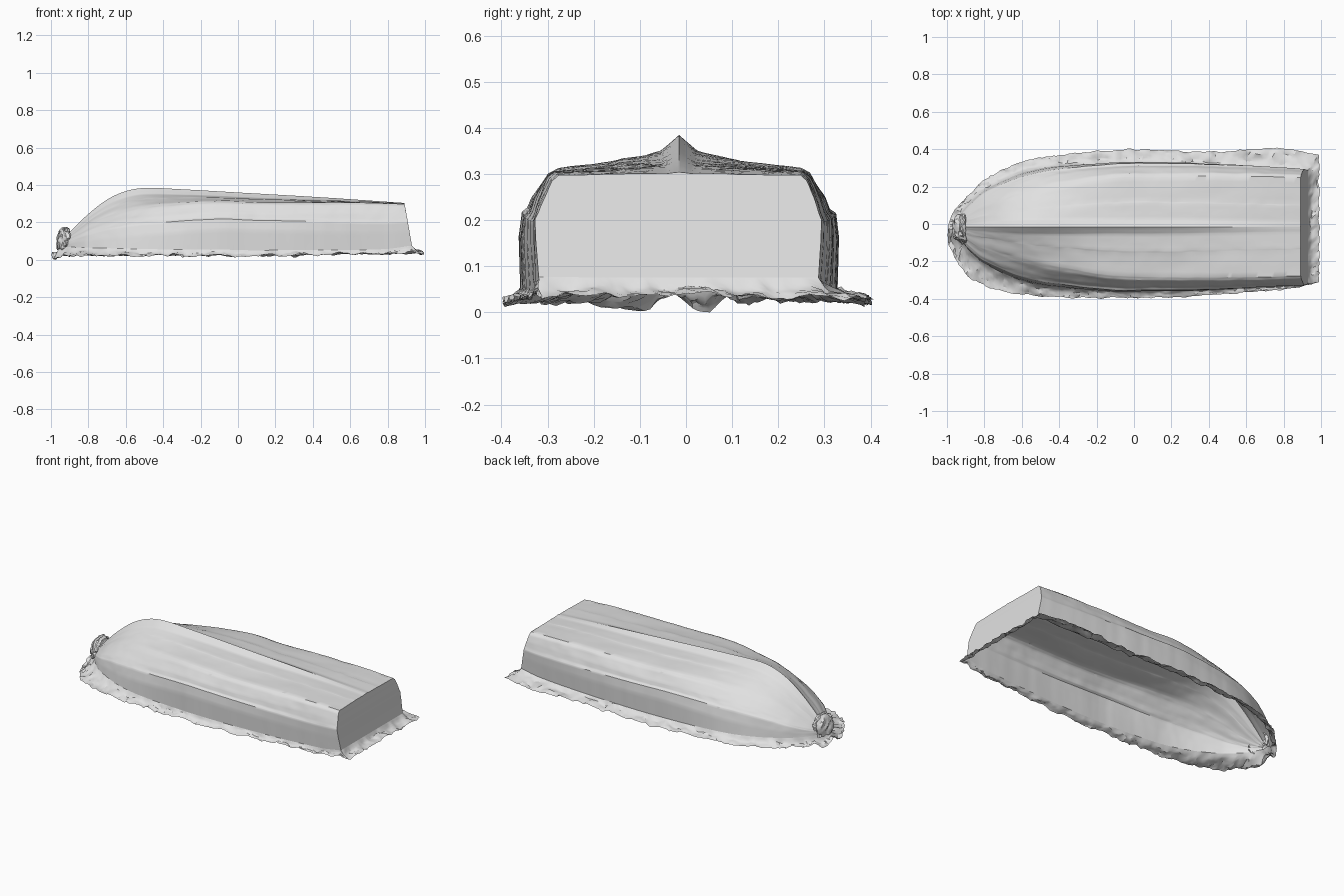
import bpy, bmesh, math
from mathutils import Vector, noise

if "Cube" in bpy.data.objects:
    bpy.data.objects.remove(bpy.data.objects["Cube"])

CY = -0.015      # keel line in y
N, M = 120, 5    # stations along the hull, points per profile segment


def interp(table, x):
    """Smooth curve through a short (x, value) table."""
    if x <= table[0][0]:
        return table[0][1]
    for i in range(len(table) - 1):
        (x0, y0), (x1, y1) = table[i], table[i + 1]
        if x <= x1:
            def slope(j):
                a, b = table[max(j - 1, 0)], table[min(j + 1, len(table) - 1)]
                return (b[1] - a[1]) / (b[0] - a[0])
            h, t = x1 - x0, (x - x0) / (x1 - x0)
            return ((2*t**3 - 3*t*t + 1) * y0 + (t**3 - 2*t*t + t) * h * slope(i)
                    + (3*t*t - 2*t**3) * y1 + (t**3 - t*t) * h * slope(i + 1))
    return table[-1][1]


def rough(x, y, seed, scale=14):
    return noise.fractal(Vector((x * scale, y * scale, seed)), 0.8, 2.0, 4)


# Keel height, gunwale half width and height, and the edges of the ragged rim
KEEL = [(-.95, .09), (-.92, .125), (-.88, .168), (-.8, .245), (-.7, .322), (-.6, .367),
        (-.5, .384), (-.3, .377), (0, .36), (.4, .337), (.93, .304)]
WIDTH = [(-.95, .02), (-.92, .075), (-.88, .125), (-.8, .195), (-.6, .287), (-.4, .325),
         (0, .343), (.4, .333), (.93, .302)]
FOOT = [(-.95, .068), (-.6, .06), (-.2, .054), (.4, .052), (.8, .058), (.93, .075)]
RIM_BACK = [(-1, .0), (-.96, .07), (-.9, .14), (-.8, .235), (-.6, .33), (-.4, .37), (0, .398),
            (.4, .385), (.8, .405), (.99, .365)]
RIM_FRONT = [(-1, -.08), (-.97, -.16), (-.9, -.26), (-.8, -.33), (-.6, -.378), (-.2, -.395),
             (.4, -.38), (.8, -.35), (.99, -.312)]
RIM_Z = [(-1, .02), (-.6, .022), (0, .022), (.5, .028), (.99, .036)]

# Half sections, gunwale to keel: (share of half width, share of height)
BOW = [(1, 0), (.97, .2), (.92, .39), (.89, .42), (.82, .495), (.66, .62), (.56, .685),
       (.32, .795), (.29, .81), (.13, .888), (.05, .957), (0, 1)]
MID = [(1, 0), (1.01, .36), (.99, .53), (.955, .56), (.93, .64), (.83, .81), (.775, .84),
       (.4, .885), (.37, .895), (.11, .922), (.04, .968), (0, 1)]
STERN = [(1, 0), (1.02, .35), (1.025, .55), (1.0, .62), (.965, .75), (.91, .92), (.865, .97),
         (.4, .98), (.37, .985), (.09, .985), (.04, .995), (0, 1)]


def section(x):
    """Half section at x, blended from bow to middle to stern."""
    if x < 0:
        a, b, t = BOW, MID, max(0, min(1, (x + .7) / .7))
    else:
        a, b, t = MID, STERN, min(1, x / .93)
    t = t * t * (3 - 2 * t)
    pts = [(p[0] + (q[0] - p[0]) * t, p[1] + (q[1] - p[1]) * t) for p, q in zip(a, b)]
    out = []
    for p, q in zip(pts, pts[1:]):
        out += [(p[0] + (q[0] - p[0]) * k / M, p[1] + (q[1] - p[1]) * k / M) for k in range(M)]
    return out + [pts[-1]]


def finish(name, bm, mat, angle):
    mesh = bpy.data.meshes.new(name)
    bm.to_mesh(mesh)
    bm.free()
    ob = bpy.data.objects.new(name, mesh)
    bpy.context.collection.objects.link(ob)
    mesh.materials.append(mat)
    bpy.ops.object.select_all(action='DESELECT')
    ob.select_set(True)
    bpy.context.view_layer.objects.active = ob
    bpy.ops.object.shade_smooth_by_angle(angle=math.radians(angle))
    return ob


def skin(bm, rows, closed=False):
    for a, b in zip(rows, rows[1:]):
        n = len(a)
        for i in range(n if closed else n - 1):
            j = (i + 1) % n
            bm.faces.new((a[i], a[j], b[j], b[i]))


def face_up(bm):
    """Consistent normals, pointing up overall."""
    bmesh.ops.recalc_face_normals(bm, faces=bm.faces[:])
    if sum(f.normal.z * f.calc_area() for f in bm.faces) < 0:
        bmesh.ops.reverse_faces(bm, faces=bm.faces[:])


grey = bpy.data.materials.new("light grey")
grey.diffuse_color = (.75, .75, .75, 1)
grey.use_nodes = True
grey.node_tree.nodes["Principled BSDF"].inputs["Base Color"].default_value = grey.diffuse_color

# Upturned hull: lofted sections, hollow underneath
bm = bmesh.new()
rows = []
for s in range(N + 1):
    x = -.95 + 1.88 * (s / N) ** 1.25
    k, w, foot, half = interp(KEEL, x), interp(WIDTH, x), interp(FOOT, x), section(x)
    row = []
    for side in (-1, 1):
        pts = half if side < 0 else half[-2::-1]
        for u, v in pts:
            lean = -.04 * v * max(0, (x - .5) / .43)      # raked transom
            worn = .004 * rough(x, side * u, 3, 4) * min(1, u * 3)
            y = CY + side * (u * w + worn)
            row.append(bm.verts.new((x + lean, y, foot + v * (k - foot) + worn * .5)))
    rows.append(row)
skin(bm, rows)

# Transom: strips across the last section
last, n = rows[-1], len(rows[-1])
mid = n // 2
for i in range(mid - 1):
    bm.faces.new((last[i], last[i + 1], last[n - 2 - i], last[n - 1 - i]))
bm.faces.new((last[mid - 1], last[mid], last[mid + 1]))
front = [r[0].co.copy() for r in rows]
back = [r[-1].co.copy() for r in rows]
face_up(bm)
finish("hull", bm, grey, 35)

# Ragged rim: a thin torn sheet spreading out from the gunwale
loop = []
for pts, table in ((front, RIM_FRONT), (back[::-1], RIM_BACK)):
    for p in pts:
        ox = -.993 + (p.x + .95) / 1.88 * 1.983
        loop.append((p, Vector((ox, interp(table, ox), interp(RIM_Z, ox)))))
    if table is RIM_FRONT:
        for i in range(1, 60):                            # across the stern
            t = i / 60
            loop.append((front[-1].lerp(back[-1], t), Vector((.99, -.312 + .677 * t, .036))))
for i in range(1, 8):                                     # around the bow
    t = i / 8
    loop.append((back[0].lerp(front[0], t), Vector((-.994, -.08 * t, .02))))

bm = bmesh.new()
rings = []
for share, drop in ((0, 0), (.1, .25), (.22, .5), (.35, .65), (.5, .75), (.7, .85), (.85, .93), (1, 1)):
    ring = []
    for a, b in loop:
        p = a.lerp(b, share)
        amount = min(1, share * 4)
        crumple = .016 + .014 * max(0, min(1, (-.8 - p.x) * 8))
        p.z = a.z + (b.z - a.z) * drop + amount * crumple * rough(p.x, p.y, 7)
        p.x += amount * .008 * rough(p.x, p.y, 21, 20)
        p.y += amount * .009 * rough(p.x, p.y, 33, 20)
        p.x = max(-1, min(1, p.x))
        p.z = max(0, p.z)
        ring.append(bm.verts.new(p))
    rings.append(ring)
skin(bm, rings, closed=True)
face_up(bm)
finish("ragged_rim", bm, grey, 30)

# Crumpled lump at the bow, open where it meets the hull and rim
bm = bmesh.new()
bmesh.ops.create_icosphere(bm, subdivisions=4, radius=1)
bmesh.ops.delete(bm, geom=[v for v in bm.verts if v.co.x > .5 or v.co.z < -.6], context='VERTS')
for v in bm.verts:
    r = 1 + .3 * rough(v.co.x, v.co.y + v.co.z, 5, 1.4)
    v.co = Vector((-.922 + v.co.x * .052 * r, -.025 + v.co.y * .075 * r, .095 + v.co.z * .075 * r))
finish("bow_lump", bm, grey, 30)
